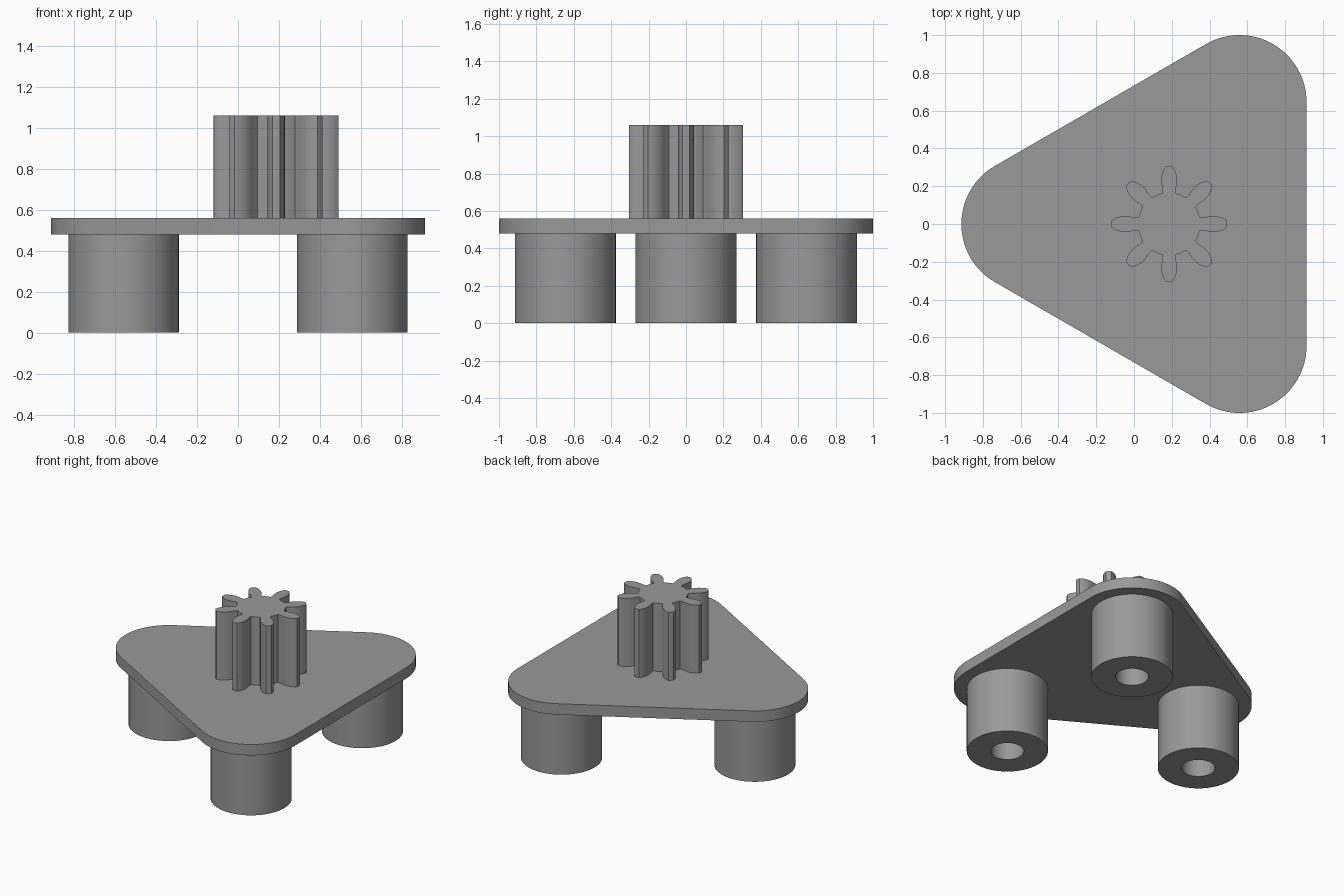
import bpy, bmesh, math

if "Cube" in bpy.data.objects:
    bpy.data.objects.remove(bpy.data.objects["Cube"])

CX = 0.186                 # axis of the triangle and the gear
CORNER_R = 0.745           # axis to corner centre
CORNERS = [(CX + CORNER_R * math.cos(math.radians(a)),
            CORNER_R * math.sin(math.radians(a)), a) for a in (60, 180, 300)]

grey = bpy.data.materials.new("grey")
grey.diffuse_color = (0.32, 0.32, 0.32, 1)
grey.use_nodes = True
grey.node_tree.nodes["Principled BSDF"].inputs["Base Color"].default_value = grey.diffuse_color


def finish(name, bm):
    bmesh.ops.recalc_face_normals(bm, faces=bm.faces)
    mesh = bpy.data.meshes.new(name)
    bm.to_mesh(mesh)
    bm.free()
    mesh.materials.append(grey)
    ob = bpy.data.objects.new(name, mesh)
    bpy.context.collection.objects.link(ob)
    bpy.ops.object.select_all(action='DESELECT')
    ob.select_set(True)
    bpy.context.view_layer.objects.active = ob
    bpy.ops.object.shade_smooth_by_angle(angle=math.radians(30))
    return ob


def prism(name, outline, z0, z1):
    """Extrude a closed outline from z0 to z1."""
    bm = bmesh.new()
    face = bm.faces.new([bm.verts.new((x, y, z0)) for x, y in outline])
    ext = bmesh.ops.extrude_face_region(bm, geom=[face])
    verts = [g for g in ext["geom"] if isinstance(g, bmesh.types.BMVert)]
    bmesh.ops.translate(bm, verts=verts, vec=(0, 0, z1 - z0))
    return finish(name, bm)


def lathe(name, profile, x, y, n=64):
    """Revolve an (r, z) profile; r = 0 closes it with a cap."""
    bm = bmesh.new()
    rings = []
    for r, z in profile:
        rings.append([bm.verts.new((x + r * math.cos(2 * math.pi * i / n),
                                    y + r * math.sin(2 * math.pi * i / n), z))
                      for i in range(n)])
    for a, b in zip(rings, rings[1:]):
        for i in range(n):
            j = (i + 1) % n
            bm.faces.new((a[i], a[j], b[j], b[i]))
    bm.faces.new(rings[0])
    bm.faces.new(rings[-1])
    return finish(name, bm)


# Rounded triangular plate
outline = []
for x, y, a in CORNERS:
    for i in range(33):
        t = math.radians(a - 60 + 120 * i / 32)
        outline.append((x + 0.355 * math.cos(t), y + 0.355 * math.sin(t)))
prism("plate", outline, 0.48, 0.56)

# Three round legs, each with a blind hole in its foot
for k, (x, y, a) in enumerate(CORNERS):
    lathe(f"leg_{k + 1}",
          [(0.27, 0.48), (0.27, 0), (0.11, 0), (0.11, 0.478)], x, y)

# Eight-tooth gear: half a tooth as (radius, half width), mirrored and repeated
half = [(0.163, 0.034), (0.185, 0.035), (0.21, 0.040), (0.232, 0.043),
        (0.252, 0.041), (0.272, 0.036), (0.29, 0.028), (0.304, 0.018)]
tooth = [(r, -w) for r, w in half] + [(0.306, 0)] + [(r, w) for r, w in half[::-1]]
gear = []
for k in range(8):
    a = k * math.pi / 4
    c, s = math.cos(a), math.sin(a)
    gear += [(CX + u * c - v * s, u * s + v * c) for u, v in tooth]
    m = a + math.pi / 8
    gear.append((CX + 0.166 * math.cos(m), 0.166 * math.sin(m)))
prism("gear", gear, 0.56, 1.06)
